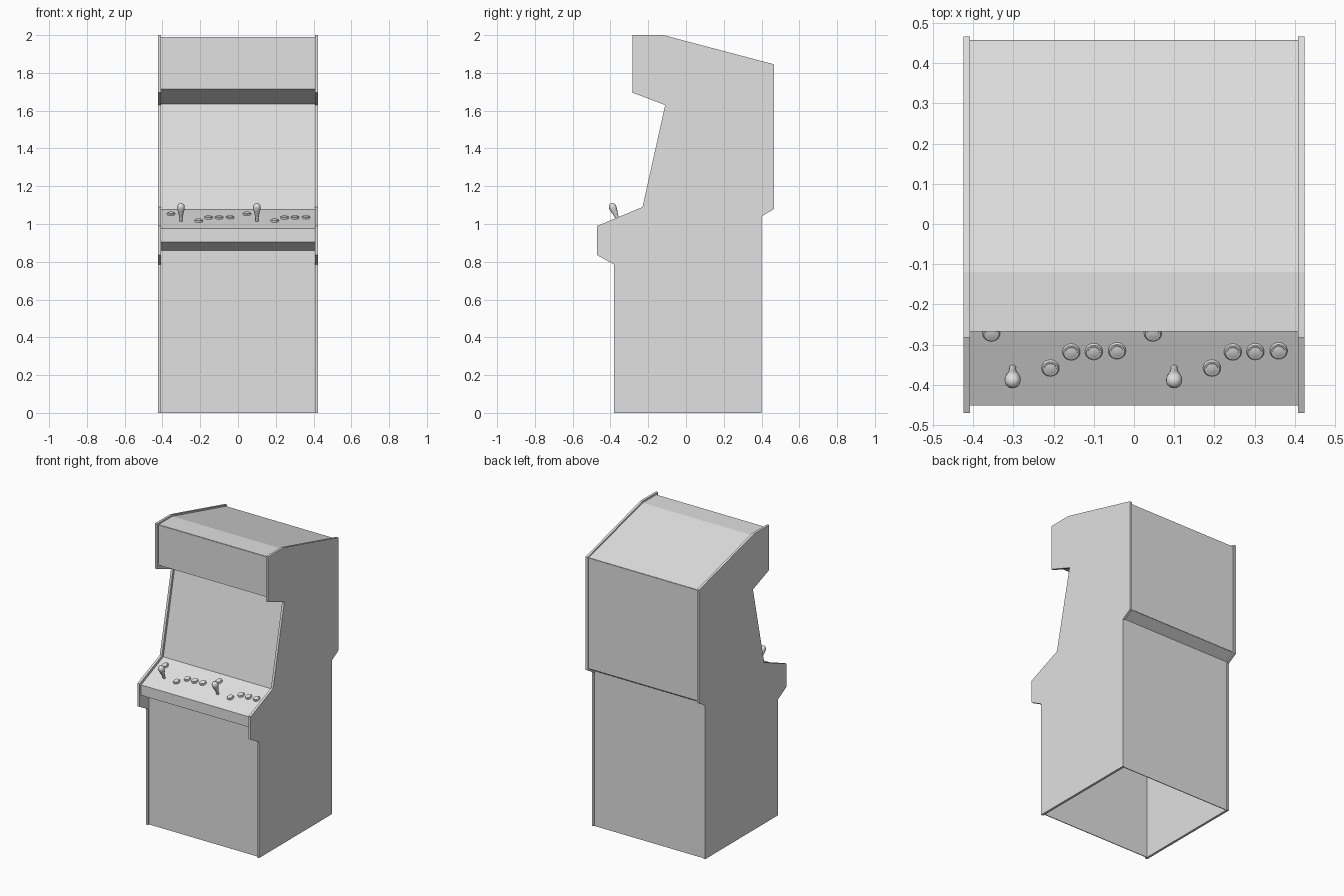
import bpy, bmesh, math
from mathutils import Vector, Matrix

if "Cube" in bpy.data.objects:
    bpy.data.objects.remove(bpy.data.objects["Cube"])

grey = bpy.data.materials.new("light grey")
grey.diffuse_color = (0.75, 0.75, 0.75, 1)
grey.use_nodes = True
grey.node_tree.nodes["Principled BSDF"].inputs["Base Color"].default_value = grey.diffuse_color


def finish(name, bm, smooth=False):
    bmesh.ops.recalc_face_normals(bm, faces=bm.faces)
    me = bpy.data.meshes.new(name)
    bm.to_mesh(me)
    bm.free()
    me.materials.append(grey)
    ob = bpy.data.objects.new(name, me)
    bpy.context.collection.objects.link(ob)
    if smooth:
        bpy.ops.object.select_all(action='DESELECT')
        ob.select_set(True)
        bpy.context.view_layer.objects.active = ob
        bpy.ops.object.shade_smooth_by_angle(angle=math.radians(40))
    return ob


def prism(name, profile, x0, x1):
    """Extrude a (y, z) outline along x."""
    bm = bmesh.new()
    f = bm.faces.new([bm.verts.new((x0, y, z)) for y, z in profile])
    r = bmesh.ops.extrude_face_region(bm, geom=[f])
    vs = [v for v in r["geom"] if isinstance(v, bmesh.types.BMVert)]
    bmesh.ops.translate(bm, verts=vs, vec=(x1 - x0, 0, 0))
    return finish(name, bm)


def sheet(name, path, w=0.41):
    """Thin board following a (y, z) path between the two sides."""
    bm = bmesh.new()
    rows = [[bm.verts.new((x, y, z)) for x in (-w, w)] for y, z in path]
    for a, b in zip(rows, rows[1:]):
        bm.faces.new((a[0], a[1], b[1], b[0]))
    ob = finish(name, bm)
    m = ob.modifiers.new("thickness", 'SOLIDIFY')
    m.thickness = 0.005
    m.offset = 0
    return ob


def lathe(name, rings, x, y, n=20):
    """Turn (radius, height) rings about the control panel's normal."""
    z = 0.975 + (y + 0.45) * SLOPE
    mat = Matrix.Translation((x, y, z)) @ Matrix.Rotation(math.atan(SLOPE), 4, 'X')
    bm = bmesh.new()
    loops = [[bm.verts.new(mat @ Vector((r * math.cos(t), r * math.sin(t), h)))
              for t in (2 * math.pi * i / n for i in range(n))] for r, h in rings]
    for a, b in zip(loops, loops[1:]):
        for i in range(n):
            j = (i + 1) % n
            bm.faces.new((a[i], a[j], b[j], b[i]))
    bm.faces.new(loops[0])
    bm.faces.new(loops[-1])
    return finish(name, bm, True)


SLOPE = 0.417

# Side boards
side = [(-0.38, 0), (0.40, 0), (0.40, 1.04), (0.467, 1.08), (0.467, 1.845),
        (-0.12, 2.0), (-0.283, 2.0), (-0.283, 1.695), (-0.11, 1.63),
        (-0.23, 1.09), (-0.47, 0.99), (-0.47, 0.835), (-0.38, 0.785)]
for label, s in (("left", -1), ("right", 1)):
    prism(label + "_side", side, s * 0.408, s * 0.424)

# Boards between the sides, slightly inset
sheet("lower_front", [(-0.365, 0), (-0.365, 0.86)])
sheet("control_panel", [(-0.365, 0.86), (-0.45, 0.907), (-0.45, 0.975), (-0.213, 1.074)])
sheet("screen", [(-0.213, 1.074), (-0.09, 1.638)])
sheet("speaker_board", [(-0.09, 1.638), (-0.265, 1.718)])
sheet("marquee", [(-0.265, 1.718), (-0.265, 1.987)])
sheet("roof", [(-0.265, 1.987), (-0.12, 1.987), (0.455, 1.836)])
sheet("upper_back", [(0.455, 1.836), (0.455, 1.09)])
sheet("back_ledge", [(0.455, 1.09), (0.392, 1.05)])
sheet("lower_back", [(0.392, 1.05), (0.392, 0)])

# Two sets of controls
button = [(0.022, -0.003), (0.022, 0.005), (0.019, 0.009), (0.015, 0.009),
          (0.015, 0.012), (0.009, 0.0135), (0.002, 0.014)]
stick = [(0.008, -0.004), (0.009, 0.02), (0.012, 0.04), (0.017, 0.06),
         (0.020, 0.078), (0.0195, 0.088), (0.015, 0.097), (0.008, 0.102), (0.002, 0.103)]
spots = [(-0.355, -0.27), (-0.208, -0.357), (-0.156, -0.317), (-0.10, -0.316), (-0.042, -0.314)]
for p, dx in enumerate((0, 0.402)):
    lathe(f"joystick_{p + 1}", stick, -0.302 + dx, -0.357)
    for i, (x, y) in enumerate(spots):
        lathe(f"button_{p + 1}_{i + 1}", button, x + dx, y)
